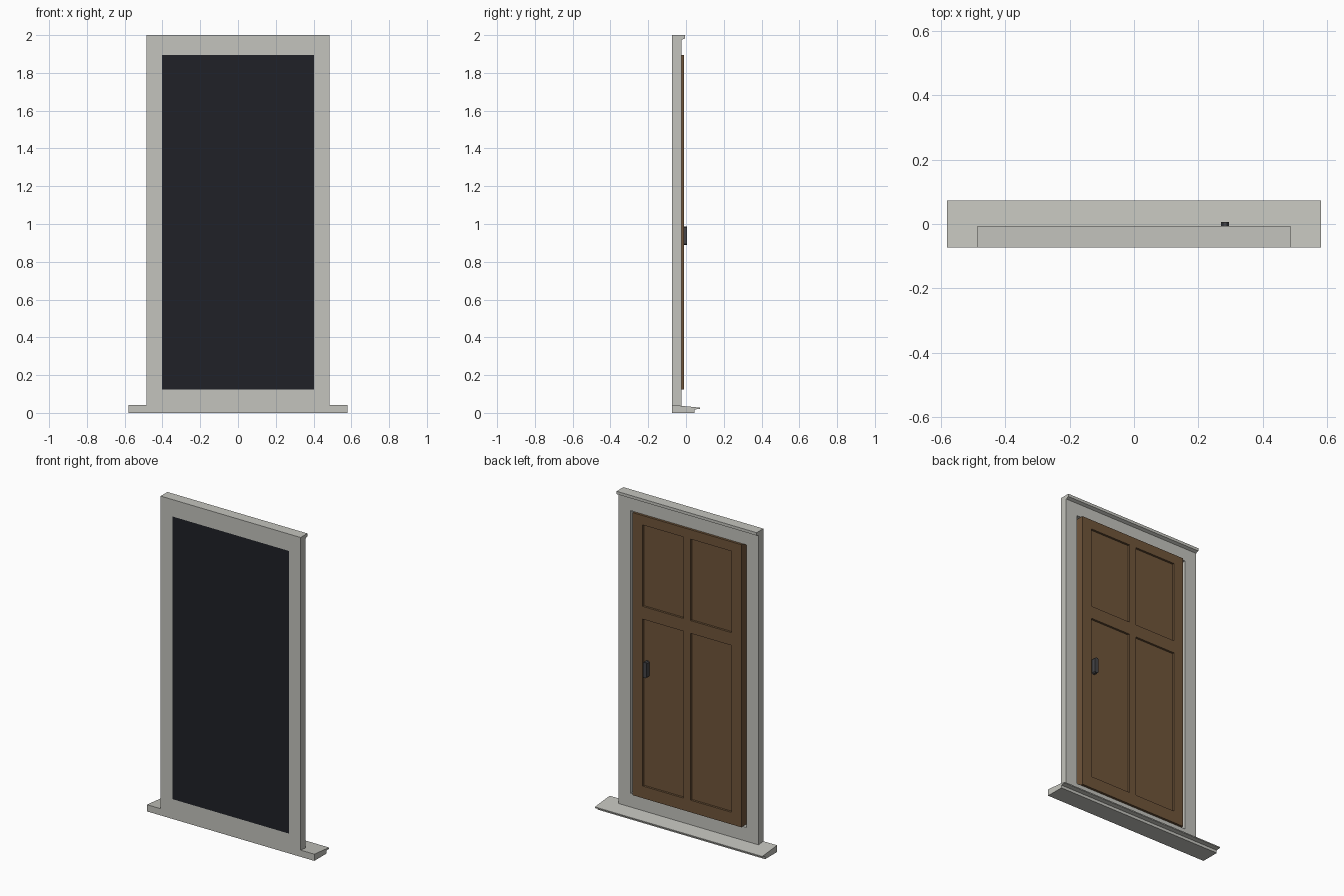
import bpy, bmesh
from mathutils import Vector

if "Cube" in bpy.data.objects:
    bpy.data.objects.remove(bpy.data.objects["Cube"])


def material(name, rgb):
    m = bpy.data.materials.new(name)
    m.diffuse_color = (*rgb, 1)
    m.use_nodes = True
    m.node_tree.nodes["Principled BSDF"].inputs["Base Color"].default_value = m.diffuse_color
    return m


stone = material("pale_stone", (0.55, 0.55, 0.51))
wood = material("brown_wood", (0.16, 0.09, 0.042))
dark = material("dark_void", (0.014, 0.015, 0.02))
iron = material("dark_iron", (0.06, 0.06, 0.065))

FRONT, BACK = -0.073, -0.025
OPEN_X, OPEN_Z0, OPEN_Z1 = 0.403, 0.124, 1.894


def finish(name, bm, mat):
    bmesh.ops.recalc_face_normals(bm, faces=bm.faces)
    me = bpy.data.meshes.new(name)
    bm.to_mesh(me)
    bm.free()
    ob = bpy.data.objects.new(name, me)
    bpy.context.collection.objects.link(ob)
    me.materials.append(mat)
    return ob


def extrude_all(bm, vec):
    r = bmesh.ops.extrude_face_region(bm, geom=bm.faces[:])
    verts = [v for v in r["geom"] if isinstance(v, bmesh.types.BMVert)]
    bmesh.ops.translate(bm, verts=verts, vec=vec)


def prism_x(name, profile, half, mat):
    """Extrude a (y, z) profile along x."""
    bm = bmesh.new()
    bm.faces.new([bm.verts.new((-half, y, z)) for y, z in profile])
    r = bmesh.ops.extrude_face_region(bm, geom=bm.faces[:])
    verts = [v for v in r["geom"] if isinstance(v, bmesh.types.BMVert)]
    bmesh.ops.translate(bm, verts=verts, vec=(2 * half, 0, 0))
    bm.faces.ensure_lookup_table()
    return finish(name, bm, mat)


def face_grid(bm, xs, zs, y, skip=()):
    """Flat grid of quads in an xz plane; returns faces by (column, row)."""
    v = [[bm.verts.new((x, y, z)) for z in zs] for x in xs]
    return {(i, j): bm.faces.new((v[i][j], v[i + 1][j], v[i + 1][j + 1], v[i][j + 1]))
            for i in range(len(xs) - 1) for j in range(len(zs) - 1) if (i, j) not in skip}


# Surround: one rectangular ring
bm = bmesh.new()
face_grid(bm, (-0.485, -OPEN_X, OPEN_X, 0.485), (0.03, OPEN_Z0, OPEN_Z1, 2.0), FRONT, {(1, 1)})
extrude_all(bm, (0, BACK - FRONT, 0))
finish("door_frame", bm, stone)

# Lintel lip along the top of the outer side
prism_x("lintel_lip", [(BACK, 2.0), (-0.006, 2.0), (-0.006, 1.982), (BACK, 1.974)], 0.485, stone)

# Sloping sill with drip edge
prism_x("door_sill", [(FRONT, 0), (0.045, 0), (0.045, 0.018), (0.073, 0.021),
                      (0.073, 0.028), (FRONT, 0.042)], 0.58, stone)

# Dark backing that closes the opening at the front
bm = bmesh.new()
face_grid(bm, (-OPEN_X, OPEN_X), (OPEN_Z0, OPEN_Z1), FRONT)
finish("dark_backing", bm, dark)

# Door leaf with four sunk panels
bm = bmesh.new()
cells = face_grid(bm, (-0.376, -0.308, -0.025, 0.025, 0.308, 0.376),
                  (OPEN_Z0, 0.2, 1.245, 1.325, 1.835, OPEN_Z1), -0.01)
rim = [e for e in bm.edges if e.is_boundary]
panels = [cells[i, j] for i in (1, 3) for j in (1, 3)]
r = bmesh.ops.extrude_edge_only(bm, edges=rim)
back_verts = [g for g in r["geom"] if isinstance(g, bmesh.types.BMVert)]
bmesh.ops.translate(bm, verts=back_verts, vec=(0, -0.05, 0))
bmesh.ops.holes_fill(bm, edges=[e for e in bm.edges if e.is_boundary], sides=0)
for f in panels:
    new = bmesh.ops.extrude_discrete_faces(bm, faces=[f])["faces"][0]
    bmesh.ops.translate(bm, verts=new.verts[:], vec=(0, -0.013, 0))
finish("door_leaf", bm, wood)

# Chamfered pull handle
bm = bmesh.new()
bmesh.ops.create_cube(bm, size=1)
bmesh.ops.scale(bm, verts=bm.verts, vec=(0.025, 0.03, 0.098))
bmesh.ops.translate(bm, verts=bm.verts, vec=(0.282, -0.009, 0.938))
corners = [e for e in bm.edges if abs(e.verts[0].co.y - e.verts[1].co.y) > 0.02]
bmesh.ops.bevel(bm, geom=corners, offset=0.006, segments=1, affect='EDGES')
finish("door_handle", bm, iron)
